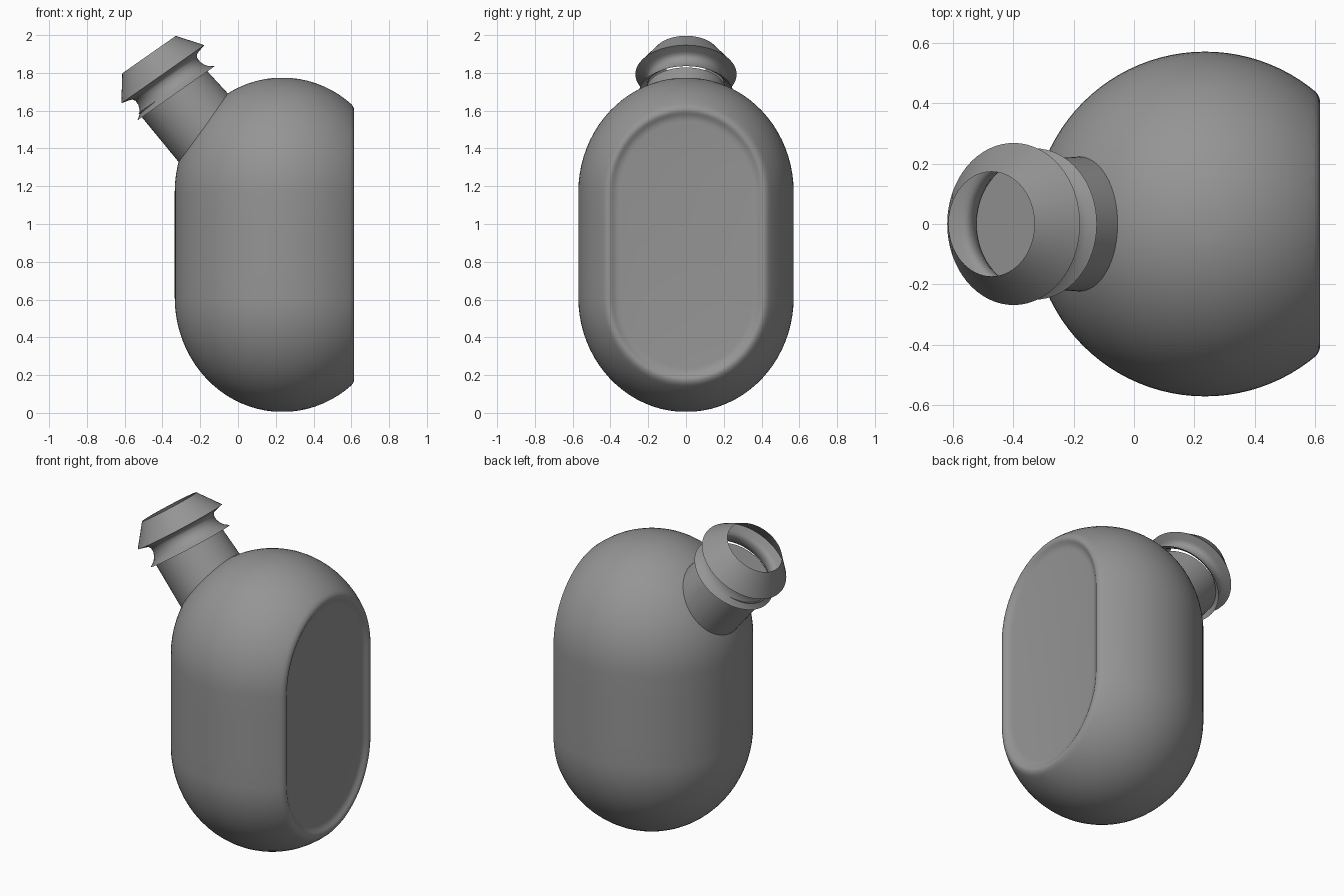
import bpy, bmesh
from math import sin, cos, pi, radians
from mathutils import Vector

if "Cube" in bpy.data.objects:
    bpy.data.objects.remove(bpy.data.objects["Cube"])

SEG = 64
CX, R = 0.235, 0.57                 # capsule axis and radius
Z0, Z1, H = 0.61, 1.17, 0.605       # dome centres and dome height
CUT = 0.598                         # where the flat side slices the capsule

grey = bpy.data.materials.new("dark_grey")
grey.diffuse_color = (0.3, 0.3, 0.3, 1)
grey.use_nodes = True
grey.node_tree.nodes["Principled BSDF"].inputs["Base Color"].default_value = grey.diffuse_color


def ring(bm, centre, elev, r, n=SEG):
    """Circle of verts whose normal leans toward -x at the given elevation."""
    a = radians(elev)
    side = Vector((sin(a), 0, cos(a)))
    return [bm.verts.new(Vector(centre) + side * r * cos(2 * pi * i / n)
                         + Vector((0, r * sin(2 * pi * i / n), 0))) for i in range(n)]


def bridge(bm, loops):
    for a, b in zip(loops, loops[1:]):
        n = len(a)
        for i in range(n):
            j = (i + 1) % n
            bm.faces.new((a[i], a[j], b[j], b[i]))


def finish(bm, name, angle=40):
    bmesh.ops.recalc_face_normals(bm, faces=bm.faces)
    me = bpy.data.meshes.new(name)
    bm.to_mesh(me)
    bm.free()
    me.materials.append(grey)
    ob = bpy.data.objects.new(name, me)
    bpy.context.collection.objects.link(ob)
    bpy.ops.object.select_all(action='DESELECT')
    ob.select_set(True)
    bpy.context.view_layer.objects.active = ob
    bpy.ops.object.shade_smooth_by_angle(angle=radians(angle))
    return ob


# Body: upright capsule, sliced flat on the +x side
bm = bmesh.new()
K = 20
rows = [(R * sin(pi / 2 * k / K), Z0 - H * cos(pi / 2 * k / K)) for k in range(1, K + 1)]
rows += [(R, Z0 + (Z1 - Z0) * k / 4) for k in range(1, 4)]
rows += [(R * cos(pi / 2 * k / K), Z1 + H * sin(pi / 2 * k / K)) for k in range(K)]
loops = [ring(bm, (CX, 0, z), 90, r, 96) for r, z in rows]
bridge(bm, loops)
bm.faces.new(loops[0])
bm.faces.new(loops[-1])
bmesh.ops.bisect_plane(bm, geom=bm.verts[:] + bm.edges[:] + bm.faces[:], dist=1e-5,
                       plane_co=(CUT, 0, 0), plane_no=(1, 0, 0), clear_outer=True)

# Shallow recessed panel with a soft rounded rim on the flat side
edges = [e for e in bm.edges if e.is_boundary]
old = (R * R - (CUT - CX) ** 2) ** 0.5
for half, x in ((0.431, 0.606), (0.421, 0.612), (0.41, 0.615), (0.4, 0.613), (0.39, 0.607),
                (0.378, 0.6), (0.366, 0.596), (0.35, 0.594)):
    new = bmesh.ops.extrude_edge_only(bm, edges=edges)['geom']
    edges = [g for g in new if isinstance(g, bmesh.types.BMEdge) and g.is_boundary]
    for v in {v for e in edges for v in e.verts}:
        zc = min(max(v.co.z, Z0), Z1)
        v.co = (x, v.co.y * half / old, zc + (v.co.z - zc) * half / old)
    old = half
bmesh.ops.contextual_create(bm, geom=edges)
finish(bm, "bottle_body", 75)

# Neck: bends from the shoulder up to the mouth, closed by a disc
bm = bmesh.new()
loops = [ring(bm, c, e, r) for c, e, r in (
    ((-0.178, 0, 1.503), 36.3, 0.223),
    ((-0.354, 0, 1.708), 55, 0.211))]
bridge(bm, loops)
bm.faces.new(loops[-1])
finish(bm, "neck")

# Lip: open flared collar hanging around the neck's end
bm = bmesh.new()
mouth = Vector((-0.471, 0, 1.897))
axis = Vector((-cos(radians(55)), 0, sin(radians(55))))
profile = [(0, 0.173), (0.127, 0.268), (0.138, 0.225), (0.145, 0.208), (0.16, 0.199),
           (0.185, 0.199), (0.21, 0.208), (0.23, 0.223), (0.25, 0.25)]
bridge(bm, [ring(bm, mouth - axis * t, 55, r) for t, r in profile])
finish(bm, "lip_collar")
